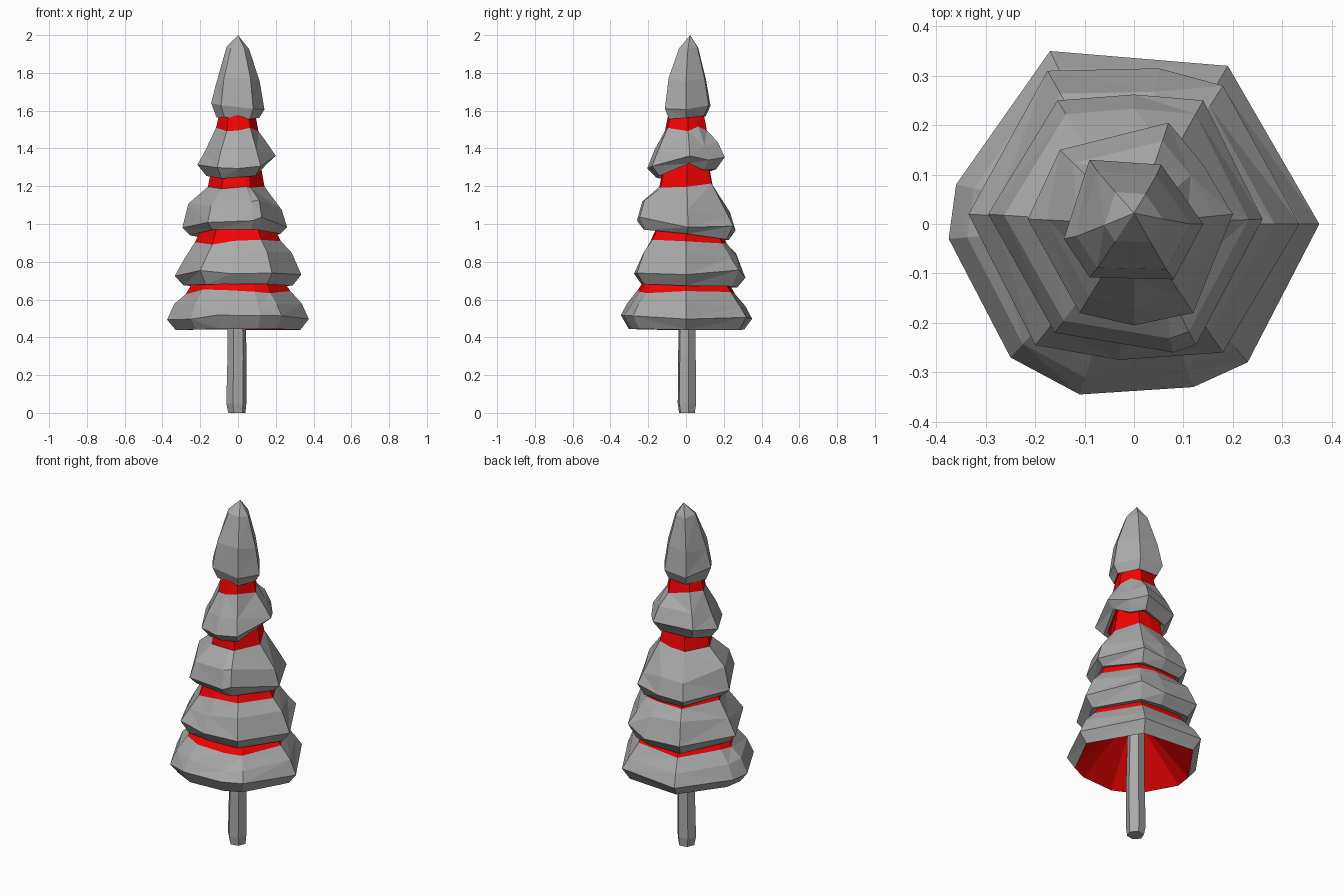
import bpy, bmesh, math, random
from mathutils import Vector

if "Cube" in bpy.data.objects:
    bpy.data.objects.remove(bpy.data.objects["Cube"])

random.seed(4)


def colour(name, rgb):
    m = bpy.data.materials.new(name)
    m.diffuse_color = (*rgb, 1)
    m.use_nodes = True
    m.node_tree.nodes["Principled BSDF"].inputs["Base Color"].default_value = m.diffuse_color
    return m


red = colour("red", (0.9, 0.001, 0.001))
grey = colour("mid_grey", (0.4, 0.4, 0.4))


def skin(name, rings, mat, cap_start=False, apex=None):
    """Faceted skin through equal-length rings, optionally capped or pointed."""
    bm = bmesh.new()
    loops = [[bm.verts.new(p) for p in r] for r in rings]
    n = len(loops[0])
    for a, b in zip(loops, loops[1:]):
        for i in range(n):
            j = (i + 1) % n
            bm.faces.new((a[i], a[j], b[j], b[i]))
    if cap_start:
        bm.faces.new(loops[0][::-1])
    if apex:
        tip = bm.verts.new(apex)
        for i in range(n):
            bm.faces.new((loops[-1][i], loops[-1][(i + 1) % n], tip))
    bmesh.ops.triangulate(bm, faces=bm.faces[:])
    me = bpy.data.meshes.new(name)
    bm.to_mesh(me)
    bm.free()
    me.materials.append(mat)
    ob = bpy.data.objects.new(name, me)
    bpy.context.collection.objects.link(ob)
    return ob


def ring(rim, scale, z, tilt=(0, 0), jitter=0.0, lift=0.0):
    """Scaled copy of a rim outline, tilted by (dz/dx, dz/dy); lift raises +x vertex."""
    out = []
    for i, (x, y) in enumerate(rim):
        d = random.uniform(-jitter, jitter) + (lift if i == 0 else 0)
        x, y = x * scale, y * scale
        out.append(Vector((x, y, z + tilt[0] * x + tilt[1] * y + d)))
    return out


# Tier outlines (counter-clockwise), widest-rim height and tilt,
# then underside, bulge, shoulder and neck rings as (scale, z)
tiers = [
    dict(rim=[(.375, 0), (.19, .32), (-.17, .35), (-.36, .08), (-.375, -.03),
              (-.25, -.27), (-.11, -.345), (.12, -.33), (.23, -.28)],
         z=.505, tilt=(0, 0), under=(.88, .442), bulge=(.9, .57), shoulder=(.74, .64),
         neck=(.56, .74), jit=.015),
    dict(rim=[(.335, 0), (.18, .28), (.05, .315), (-.175, .31), (-.335, .02),
              (-.2, -.245), (-.03, -.275), (.18, -.26)],
         z=.74, tilt=(0, -.03), under=(.86, .675), bulge=(.85, .835), shoulder=(.68, .905),
         neck=(.55, .99), jit=.025),
    dict(rim=[(.26, .01), (.14, .25), (.0, .262), (-.155, .25), (-.295, .02),
              (-.16, -.22), (.08, -.26), (.125, -.245)],
         z=1.0, tilt=(0, -.12), under=(.86, .945), bulge=(.89, 1.09), shoulder=(.54, 1.2),
         neck=(.45, 1.33), jit=.02),
    dict(rim=[(.2, .02), (.14, .12), (.07, .205), (-.15, .15), (-.215, .01),
              (-.11, -.18), (0, -.205), (.12, -.18)],
         z=1.32, tilt=(.05, .13), under=(.78, 1.265), bulge=(.82, 1.4), shoulder=(.54, 1.505),
         neck=(.45, 1.59), jit=.012, lift=.045),
]
for k, t in enumerate(tiers, 1):
    rim, tl, up = t["rim"], t["tilt"], t.get("lift", 0)
    under = ring(rim, *t["under"], tl, .004, up)
    body = [ring(rim, 1, t["z"], tl, t["jit"], up * .4),
            ring(rim, *t["bulge"], tl, t["jit"])]
    shoulder = ring(rim, *t["shoulder"], (0, 0), .015)
    lip = [under] if k == 1 else [ring(rim, .68, t["under"][1] + .01, tl, 0, up), under]
    # Grey layer, red collar above it, hollow red underside
    skin(f"snow_tier_{k}", lip + body + [shoulder], grey)
    skin(f"branch_collar_{k}", [shoulder, ring(rim, *t["neck"])], red)
    skin(f"branch_underside_{k}", [lip[0]], red, apex=(0, 0, t["neck"][1]))

# Pointed top
rim = [(.14, .0), (.055, .12), (-.09, .13), (-.142, -.03), (-.09, -.108), (.08, -.112)]
under = ring(rim, .8, 1.565, (0, 0), .01)
skin("snow_top", [under, ring(rim, 1, 1.625, (0, 0), .02),
                  ring(rim, .82, 1.76, (0, 0), .02),
                  [p + Vector((0, .01, 0)) for p in ring(rim, .42, 1.935, (0, 0), .01)]],
     grey, apex=(0, .022, 2.0))
skin("top_underside", [under], red, apex=(0, 0, 1.72))

# Six-sided trunk
hexa = [(.054 * math.cos(a), .052 * math.sin(a))
        for a in (math.radians(60 * i + 10) for i in range(6))]
trunk = [[(x * s + cx, y * s + .005, z) for x, y in hexa]
         for s, cx, z in ((.85, -.006, 0), (1, -.009, .05), (.95, -.005, .3), (.85, -.01, .7))]
skin("trunk", trunk, grey, cap_start=True)
